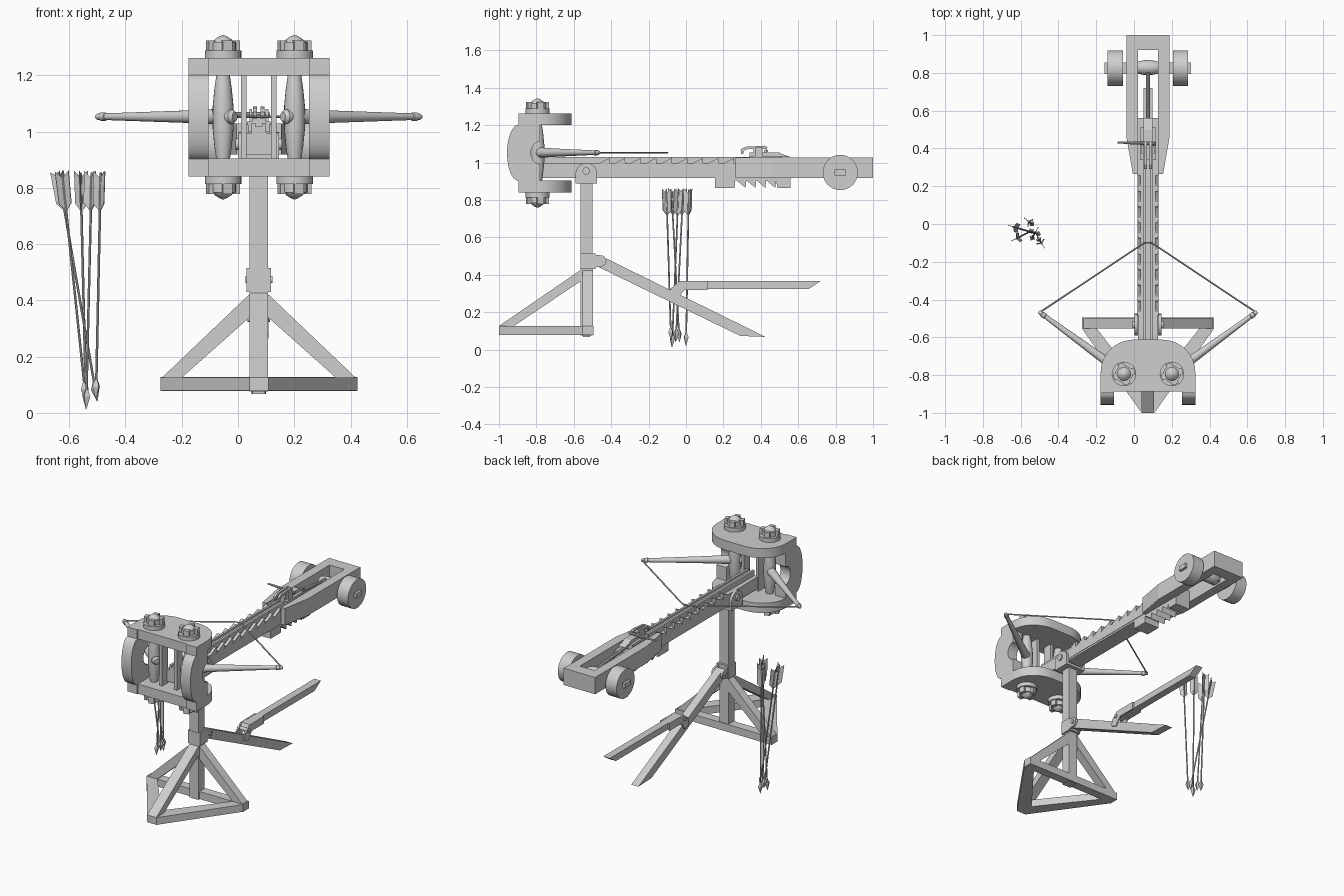
import bpy, bmesh, math
from mathutils import Vector, Matrix

if "Cube" in bpy.data.objects:
    bpy.data.objects.remove(bpy.data.objects["Cube"])

CX = 0.074          # the machine's centre line
grey = bpy.data.materials.new("weathered_grey")
grey.diffuse_color = (0.62, 0.62, 0.62, 1)
grey.use_nodes = True
grey.node_tree.nodes["Principled BSDF"].inputs["Base Color"].default_value = grey.diffuse_color


def finish(name, bm, smooth=False):
    bmesh.ops.recalc_face_normals(bm, faces=bm.faces[:])
    bmesh.ops.translate(bm, verts=bm.verts[:], vec=(CX, 0, 0))
    me = bpy.data.meshes.new(name)
    bm.to_mesh(me)
    bm.free()
    me.materials.append(grey)
    if smooth:
        me.polygons.foreach_set("use_smooth", [True] * len(me.polygons))
        me.set_sharp_from_angle(angle=math.radians(35))
    ob = bpy.data.objects.new(name, me)
    bpy.context.collection.objects.link(ob)
    return ob


def prism(name, pts, a, b, axis, smooth=False):
    """Extrude a 2D outline from a to b along x (yz outline) or z (xy outline)."""
    bm = bmesh.new()
    place = (lambda p, t: (t, p[0], p[1])) if axis == 'x' else (lambda p, t: (p[0], p[1], t))
    lo = [bm.verts.new(place(p, a)) for p in pts]
    hi = [bm.verts.new(place(p, b)) for p in pts]
    bm.faces.new(lo)
    bm.faces.new(hi)
    n = len(pts)
    for i in range(n):
        bm.faces.new((lo[i], lo[(i + 1) % n], hi[(i + 1) % n], hi[i]))
    return finish(name, bm, smooth)


def box(name, x0, x1, y0, y1, z0, z1):
    return prism(name, [(x0, y0), (x1, y0), (x1, y1), (x0, y1)], z0, z1, 'z')


def lathe(name, p, q, profile, seg=20, smooth=True):
    """Round part along p-q; profile holds (fraction along, radius)."""
    p, q = Vector(p), Vector(q)
    rot = (q - p).to_track_quat('Z', 'Y')
    bm = bmesh.new()
    rings = []
    for t, r in profile:
        c = p.lerp(q, t)
        rings.append([bm.verts.new(c + rot @ Vector((r * math.cos(k * math.tau / seg),
                      r * math.sin(k * math.tau / seg), 0))) for k in range(seg)])
    for r0, r1 in zip(rings, rings[1:]):
        for k in range(seg):
            bm.faces.new((r0[k], r0[(k + 1) % seg], r1[(k + 1) % seg], r1[k]))
    bm.faces.new(rings[0])
    bm.faces.new(rings[-1])
    return finish(name, bm, smooth)


def rod(name, p, q, r, seg=16):
    return lathe(name, p, q, [(0, r), (1, r)], seg)


def timber(name, p, q, w, h):
    """Rectangular bar from p to q, w across and h deep."""
    p, q = Vector(p), Vector(q)
    d = (q - p).normalized()
    side = d.cross(Vector((0, 0, 1))).normalized()
    up = side.cross(d)
    bm = bmesh.new()
    ends = [[bm.verts.new(c + side * w / 2 * a + up * h / 2 * b)
             for a, b in ((-1, -1), (1, -1), (1, 1), (-1, 1))] for c in (p, q)]
    bm.faces.new(ends[0])
    bm.faces.new(ends[1])
    for i in range(4):
        bm.faces.new((ends[0][i], ends[0][(i + 1) % 4], ends[1][(i + 1) % 4], ends[1][i]))
    return finish(name, bm)


def arc(cx, cy, rx, ry, a0, a1, n):
    return [(cx + rx * math.cos(math.radians(a0 + (a1 - a0) * i / n)),
             cy + ry * math.sin(math.radians(a0 + (a1 - a0) * i / n))) for i in range(n + 1)]


# Spring frame: rounded top and bottom plates
plate = [(-0.25, -0.888), (0.25, -0.888)] + arc(0.07, -0.78, 0.18, 0.168, 0, 90, 10) \
    + arc(-0.07, -0.78, 0.18, 0.168, 90, 180, 10)
prism("frame_top_plate", plate, 1.2, 1.262, 'z', True)
prism("frame_bottom_plate", plate, 0.84, 0.904, 'z', True)

# Side stanchions bulge forward and are notched behind for the arms
stanchion = [(-0.78, 0.84), (-0.78, 0.99)] + arc(-0.78, 1.052, 0.05, 0.06, 270, 90, 10) \
    + [(-0.78, 1.262), (-0.895, 1.262)] + arc(-0.895, 1.052, 0.062, 0.15, 90, 270, 14) + [(-0.895, 0.84)]

for s in (-1, 1):
    x = 0.127 * s
    prism("side_stanchion", stanchion, 0.179 * s, 0.2505 * s, 'x', True)
    box("inner_stanchion", *sorted((0.043 * s, 0.063 * s)), -0.83, -0.77, 0.9, 1.205)
    # Twisted rope spring with washers and nuts at both ends
    lathe("rope_spring", (x, -0.794, 0.88), (x, -0.794, 1.22),
          [(0, .02), (.06, .024), (.2, .031), (.38, .037), (.62, .037), (.8, .031), (.94, .024), (1, .02)])
    for z, d in ((1.26, 1), (0.842, -1)):
        def at(h):
            return (x, -0.794, z + d * h)
        rod("washer", at(0), at(0.028), 0.065, 24)
        rod("nut_core", at(0.028), at(0.058), 0.046, 20)
        for k in range(4):
            a = k * math.pi / 2 + 0.3
            v = Vector((math.cos(a), math.sin(a), 0))
            timber("nut_lug", Vector(at(0.045)) + v * 0.035, Vector(at(0.045)) + v * 0.058, 0.035, 0.038)
        lathe("nut_cap", at(0.058), at(0.083), [(0, .036), (.4, .03), (.8, .014), (1, .003)])
    # Throwing arm with a nock ring at the tip
    lathe("bow_arm", (0.085 * s, -0.826, 1.053), (0.578 * s, -0.464, 1.053),
          [(0, .016), (.02, .026), (.15, .027), (.35, .022), (.93, .012), (.935, .015),
           (.965, .015), (.97, .011), (.99, .011), (1, .007)])
    # Ratchet strip along the stock
    teeth = [(-0.49, 0.93)]
    for i in range(9):
        teeth += [(-0.49 + i * 0.0833, 0.983), (-0.49 + (i + 0.97) * 0.0833, 1.025)]
    prism("ratchet_strip", teeth + [(0.26, 0.93)], 0.036 * s, 0.056 * s, 'x')
    # Rear rail, tapered at its front
    prism("rear_rail", [(0.053 * s, 1.0), (0.114 * s, 1.0), (0.114 * s, 0.46), (0.08 * s, 0.265),
                        (0.053 * s, 0.265)], 0.918, 1.028, 'z')
    # Windlass wheel
    rod("windlass_wheel", (0.133 * s, 0.825, 0.947), (0.213 * s, 0.825, 0.947), 0.094, 32)
    # Pivot cheek beside the stock
    prism("pivot_cheek", [(-0.59, 0.9), (-0.475, 0.9)] + arc(-0.5325, 0.943, 0.0575, 0.055, 0, 180, 12),
          0.055 * s, 0.072 * s, 'x', True)
    rod("pivot_bolt", (0.07 * s, -0.533, 0.955), (0.082 * s, -0.533, 0.955), 0.02)
    # Hinge plates for the rear leg and the prop
    box("collar_plate", *sorted((0.03 * s, 0.043 * s)), -0.562, -0.485, 0.43, 0.515)
    prism("hinge_lug", [(-0.49, 0.44), (-0.49, 0.508)] + arc(-0.455, 0.474, 0.029, 0.03, 90, -90, 8),
          0.026 * s, 0.04 * s, 'x', True)
    prism("prop_hinge", [(-0.08, 0.328), (-0.035, 0.366), (0.115, 0.368), (0.115, 0.318), (-0.01, 0.318),
                         (-0.05, 0.265), (-0.09, 0.285)], 0.024 * s, 0.034 * s, 'x')

# Bowstring drawn back
string = [(-0.57, -0.466), (-0.035, -0.11), (-0.015, -0.099), (0.015, -0.099), (0.035, -0.11), (0.57, -0.466)]
for a, b in zip(string, string[1:]):
    rod("bowstring", (*a, 1.053), (*b, 1.053), 0.0045, 8)

# Stock, slider with arrow groove, rear board
box("stock", -0.053, 0.053, -0.78, 0.56, 0.918, 0.995)
prism("slider", [(-0.026, -0.78), (0.026, -0.78), (0.026, 0.5), (-0.026, 0.5)], 0.99, 1.018, 'z')
for s in (-1, 1):
    box("slider_rail", *sorted((0.012 * s, 0.026 * s)), -0.78, 0.5, 1.016, 1.03)
box("rear_board", -0.06, 0.06, 0.92, 1.0, 0.918, 1.028)

# Toothed rack under the stock
rack = [(0.155, 0.92), (0.155, 0.865), (0.26, 0.865), (0.262, 0.905)]
for i in range(4):
    rack += [(0.27 + i * 0.053, 0.905), (0.318 + i * 0.053, 0.865)]
prism("lower_rack", rack + [(0.482, 0.9), (0.49, 0.865), (0.56, 0.865), (0.56, 0.92)], -0.055, 0.055, 'x')

# Trigger block, claw and lever
box("trigger_base", -0.042, 0.042, 0.34, 0.51, 1.0, 1.035)
prism("trigger_block", [(0.34, 1.03), (0.34, 1.055), (0.5, 1.055), (0.515, 1.045), (0.56, 1.03)], -0.024, 0.024, 'x')
for s in (-1, 1):
    prism("trigger_claw", [(0.295, 1.045), (0.292, 1.07), (0.315, 1.084), (0.42, 1.09), (0.437, 1.082),
                           (0.43, 1.072), (0.395, 1.073), (0.385, 1.05), (0.36, 1.05), (0.36, 1.073),
                           (0.315, 1.07), (0.305, 1.045)], 0.006 * s, 0.02 * s, 'x')
    box("claw_post", *sorted((0.024 * s, 0.034 * s)), 0.37, 0.41, 1.03, 1.08)
lathe("trigger_lever", (0.04, 0.425, 1.06), (-0.16, 0.432, 1.064), [(0, .009), (.6, .008), (1, .005)], 10)

# Windlass drum, axle and draw rope
lathe("windlass_drum", (-0.055, 0.828, 0.958), (0.055, 0.828, 0.958),
      [(0, .03), (.2, .037), (.5, .041), (.8, .037), (1, .03)])
box("windlass_axle", -0.229, 0.229, 0.795, 0.855, 0.932, 0.962)
rod("draw_rope", (0, 0.8, 0.992), (0, 0.5, 1.015), 0.011, 10)

# Column with head plate and collar
box("column", -0.033, 0.033, -0.563, -0.5, 0.076, 0.892)
box("head_plate", -0.072, 0.072, -0.59, -0.475, 0.888, 0.905)
box("column_foot", -0.022, 0.022, -0.55, -0.512, 0.068, 0.08)

# Triangular base and its three struts
box("base_crossbar", -0.35, 0.35, -0.553, -0.494, 0.078, 0.127)
for s in (-1, 1):
    prism("base_side", [(0.35 * s, -0.553), (0.272 * s, -0.553), (0, -0.9), (0, -1.0), (0.034 * s, -1.0)],
          0.079, 0.1265, 'z')
    prism_pts = [(0.35, 0.12), (0.28, 0.12), (0.03, 0.342), (0.03, 0.425)]
    bm = bmesh.new()
    face = bm.faces.new([bm.verts.new((px * s, -0.553, pz)) for px, pz in prism_pts])
    ext = bmesh.ops.extrude_face_region(bm, geom=[face])["geom"]
    bmesh.ops.translate(bm, verts=[g for g in ext if isinstance(g, bmesh.types.BMVert)], vec=(0, 0.055, 0))
    bm.faces.ensure_lookup_table()
    finish("side_strut", bm)
prism("front_strut", [(-1.0, 0.126), (-0.92, 0.126), (-0.56, 0.368), (-0.56, 0.428)], -0.033, 0.033, 'x')

# Collar, rear leg and folding prop
box("collar", -0.038, 0.038, -0.565, -0.485, 0.435, 0.515)
prism("rear_leg", [(-0.485, 0.45), (-0.46, 0.503), (-0.42, 0.484), (0.425, 0.068), (0.29, 0.073)],
      -0.026, 0.026, 'x')
rod("leg_pin", (-0.048, -0.455, 0.474), (0.048, -0.455, 0.474), 0.013, 12)
prism("prop", [(-0.06, 0.325), (-0.03, 0.366), (0.72, 0.366), (0.655, 0.324)], -0.024, 0.024, 'x')
rod("prop_pin", (-0.04, -0.045, 0.335), (0.04, -0.045, 0.335), 0.012, 12)

# Five arrows leaning together, points down
bundle = [((-0.64, -0.015), (-0.50, -0.055), 0.04), ((-0.625, -0.078), (-0.54, -0.035), 0.04),
          ((-0.56, 0.015), (-0.54, 0.0), 0.02), ((-0.52, -0.04), (-0.54, -0.075), 0.012),
          ((-0.488, -0.105), (-0.505, -0.08), 0.05)]
for top, tip, z in bundle:
    a = Vector((tip[0] - CX, tip[1], z))
    b = Vector((top[0] - CX, top[1], 0.855))
    rod("arrow_shaft", a.lerp(b, 0.06), b, 0.0045, 8)
    lathe("arrow_head", a, a.lerp(b, 0.085), [(0, .001), (.65, .016), (1, .005)], 4, False)
    rot = (b - a).to_track_quat('Z', 'Y')
    n = (b - a).length
    for k in range(3):
        bm = bmesh.new()
        face = bm.faces.new([bm.verts.new((r, -0.0015, h)) for r, h in
                             ((0, n - .14), (.026, n - .11), (.028, n + .005), (0, n - .02))])
        ext = bmesh.ops.extrude_face_region(bm, geom=[face])["geom"]
        bmesh.ops.translate(bm, verts=[g for g in ext if isinstance(g, bmesh.types.BMVert)], vec=(0, .003, 0))
        spin = Matrix.Rotation(k * math.tau / 3 + 0.5, 4, 'Z')
        bmesh.ops.transform(bm, matrix=Matrix.Translation(a) @ rot.to_matrix().to_4x4() @ spin, verts=bm.verts[:])
        finish("arrow_feather", bm)
